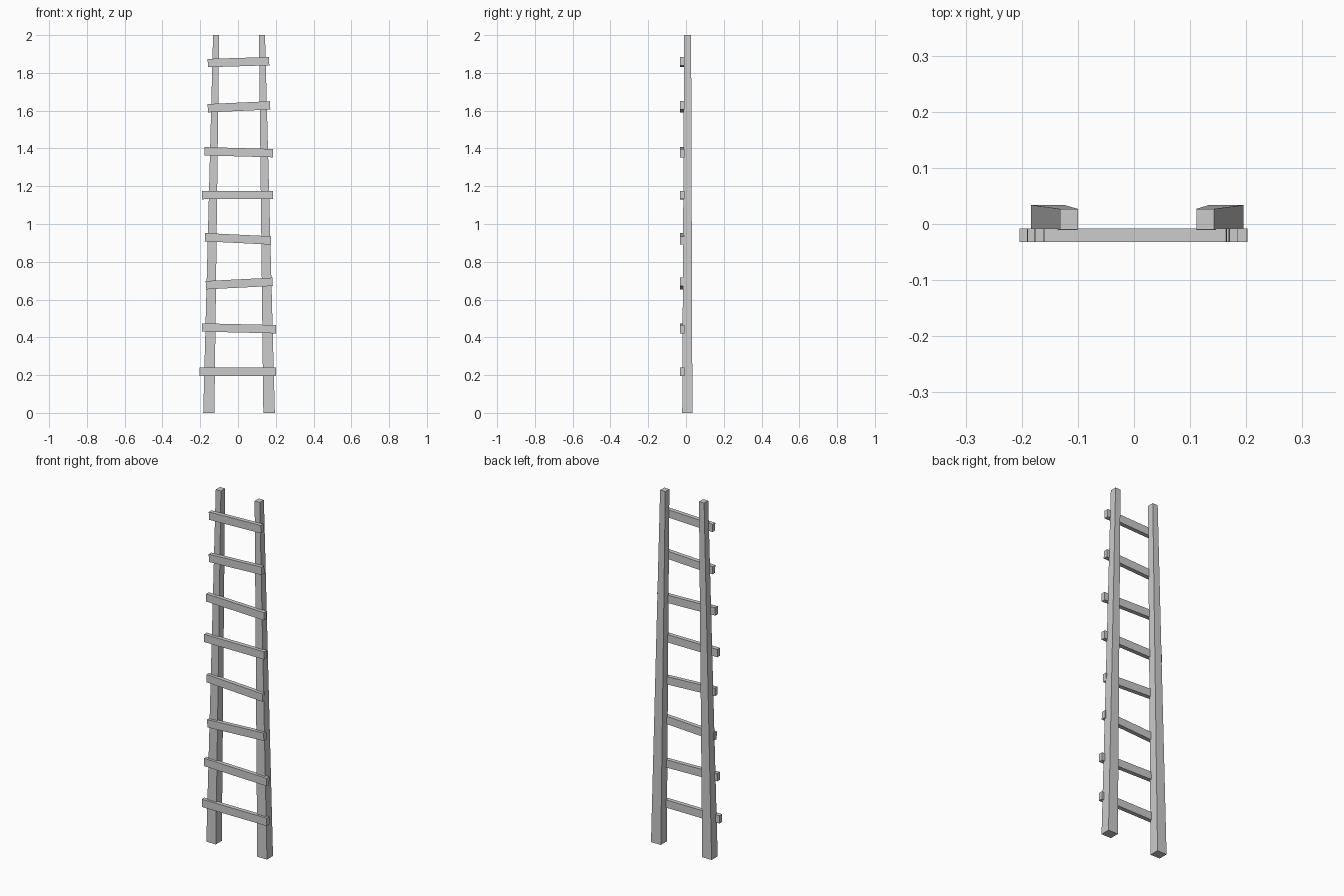
import bpy
import bmesh
from mathutils import Vector

cube = bpy.data.objects.get("Cube")
if cube:
    bpy.data.objects.remove(cube, do_unlink=True)

grey = bpy.data.materials.new("plain grey")
grey.use_nodes = True
colour = (0.6, 0.6, 0.6, 1)
grey.diffuse_color = colour
grey.node_tree.nodes["Principled BSDF"].inputs["Base Color"].default_value = colour


def loft_box(name, ring_a, ring_b):
    """Closed beam between two four-cornered ends."""
    bm = bmesh.new()
    a = [bm.verts.new(p) for p in ring_a]
    b = [bm.verts.new(p) for p in ring_b]
    bm.faces.new(a)
    bm.faces.new(b)
    for i in range(4):
        j = (i + 1) % 4
        bm.faces.new((a[i], a[j], b[j], b[i]))
    bmesh.ops.recalc_face_normals(bm, faces=bm.faces)
    mesh = bpy.data.meshes.new(name)
    bm.to_mesh(mesh)
    bm.free()
    mesh.materials.append(grey)
    obj = bpy.data.objects.new(name, mesh)
    bpy.context.collection.objects.link(obj)


def level_ring(x0, x1, y0, y1, z):
    return [(x0, y0, z), (x1, y0, z), (x1, y1, z), (x0, y1, z)]


# Tapered side rails, leaning together towards the top
loft_box("right_rail", level_ring(-0.184, -0.125, -0.02, 0.034, 0),
         level_ring(-0.132, -0.10, -0.01, 0.027, 2))
loft_box("left_rail", level_ring(0.134, 0.195, -0.02, 0.034, 0),
         level_ring(0.111, 0.143, -0.01, 0.027, 2))

# Uneven rungs nailed across the front: end x and z on each side
rungs = [
    (-0.204, 0.217, 0.202, 0.218),
    (-0.190, 0.452, 0.201, 0.443),
    (-0.170, 0.676, 0.183, 0.694),
    (-0.175, 0.930, 0.175, 0.913),
    (-0.190, 1.153, 0.185, 1.154),
    (-0.177, 1.385, 0.185, 1.375),
    (-0.160, 1.613, 0.170, 1.628),
    (-0.160, 1.852, 0.165, 1.862),
]
FRONT, BACK, HALF = -0.032, -0.008, 0.022
for n, (xa, za, xb, zb) in enumerate(rungs, 1):
    along = Vector((xb - xa, 0, zb - za)).normalized()
    up = Vector((-along.z, 0, along.x)) * HALF
    ends = []
    for x, z in ((xa, za), (xb, zb)):
        front, back = Vector((x, FRONT, z)), Vector((x, BACK, z))
        ends.append([front - up, back - up, back + up, front + up])
    loft_box(f"rung_{n}", *ends)
